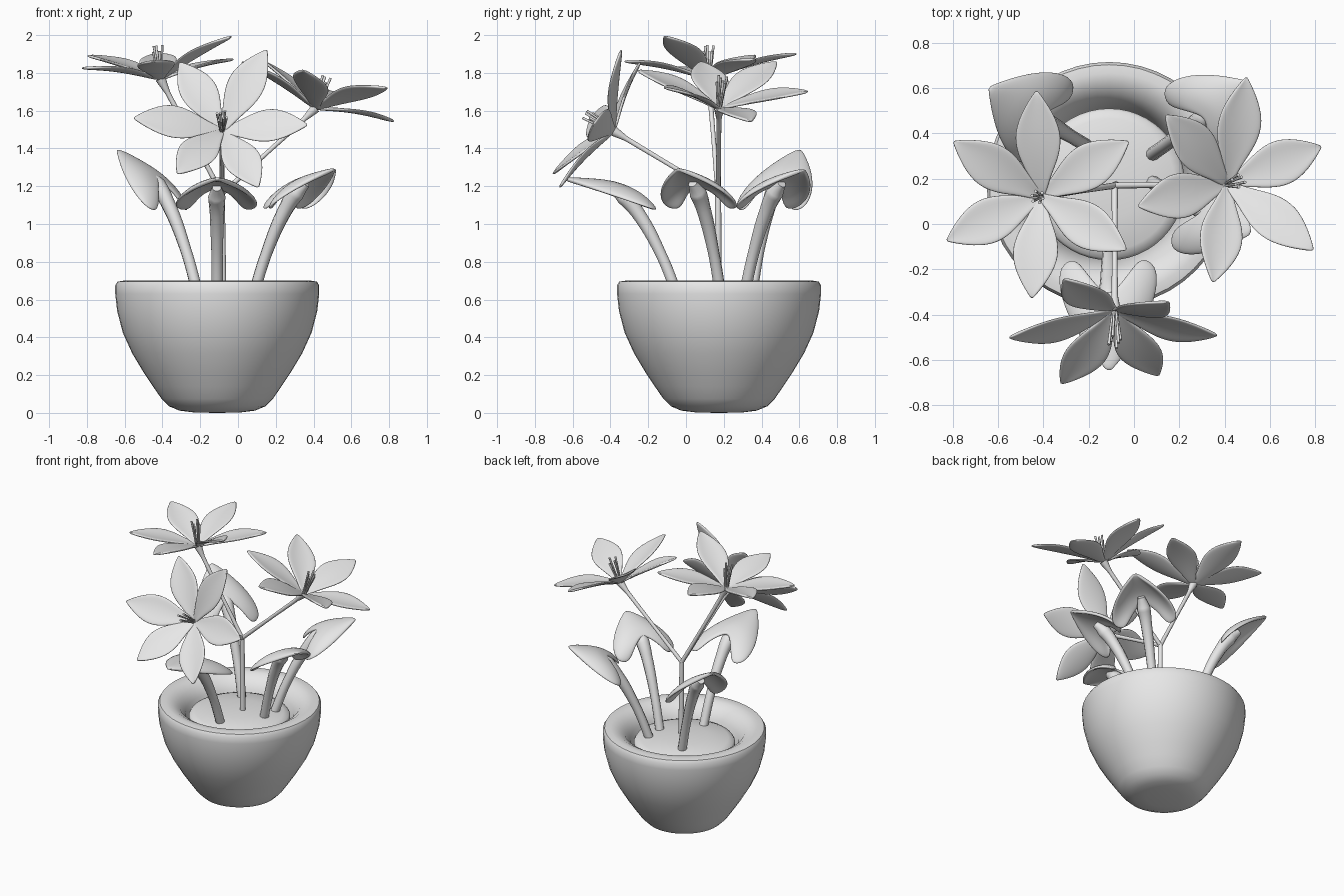
import bpy, bmesh, math
from mathutils import Vector as V

cube = bpy.data.objects.get("Cube")
if cube:
    bpy.data.objects.remove(cube, do_unlink=True)

grey = bpy.data.materials.new("plain_grey")
grey.use_nodes = True
grey.diffuse_color = (0.8, 0.8, 0.8, 1)
grey.node_tree.nodes["Principled BSDF"].inputs["Base Color"].default_value = (0.8, 0.8, 0.8, 1)


def add_object(name, data):
    ob = bpy.data.objects.new(name, data)
    bpy.context.collection.objects.link(ob)
    data.materials.append(grey)
    return ob


def finish(name, bm, sharp=math.pi):
    bmesh.ops.recalc_face_normals(bm, faces=bm.faces)
    for f in bm.faces:
        f.smooth = True
    for e in bm.edges:
        if len(e.link_faces) == 2 and e.calc_face_angle() > sharp:
            e.smooth = False
    me = bpy.data.meshes.new(name)
    bm.to_mesh(me)
    bm.free()
    return add_object(name, me)


def lathe(name, profile, centre, steps=48):
    bm = bmesh.new()
    vs = [bm.verts.new((r, 0, z)) for r, z in profile]
    es = [bm.edges.new(p) for p in zip(vs, vs[1:])]
    bmesh.ops.spin(bm, geom=vs + es, cent=(0, 0, 0), axis=(0, 0, 1),
                   angle=math.tau, steps=steps, use_duplicate=False)
    bmesh.ops.remove_doubles(bm, verts=bm.verts, dist=0.0005)
    ob = finish(name, bm, math.radians(50))
    ob.location = centre
    return ob


def sheet(name, rows, thick):
    """Smooth thin surface from rows of points."""
    bm = bmesh.new()
    grid = [[bm.verts.new(p) for p in row] for row in rows]
    for a, b in zip(grid, grid[1:]):
        for i in range(len(a) - 1):
            bm.faces.new((a[i], a[i + 1], b[i + 1], b[i]))
    ob = finish(name, bm)
    solid = ob.modifiers.new("thickness", 'SOLIDIFY')
    solid.thickness = thick
    solid.offset = 0
    sub = ob.modifiers.new("smooth", 'SUBSURF')
    sub.levels = sub.render_levels = 2
    return ob


def tube(name, points, radii):
    cu = bpy.data.curves.new(name, 'CURVE')
    cu.dimensions = '3D'
    cu.bevel_depth = 1
    cu.bevel_resolution = 3
    cu.resolution_u = 8
    cu.use_fill_caps = True
    sp = cu.splines.new('BEZIER')
    sp.bezier_points.add(len(points) - 1)
    for bp, p, r in zip(sp.bezier_points, points, radii):
        bp.co = p
        bp.radius = r
        bp.handle_left_type = bp.handle_right_type = 'AUTO'
    return add_object(name, cu)


# Pot and soil
POT = (-0.11, 0.175, 0)
lathe("pot", [(0, 0), (0.12, 0.002), (0.2, 0.012), (0.255, 0.035), (0.295, 0.075), (0.34, 0.14),
              (0.39, 0.215), (0.45, 0.315), (0.5, 0.425), (0.53, 0.54), (0.54, 0.63),
              (0.54, 0.675), (0.528, 0.695), (0.49, 0.701), (0.45, 0.695), (0.4, 0.665),
              (0.36, 0.61), (0.34, 0.54), (0.33, 0.5), (0, 0.5)], POT)
lathe("soil", [(0.335, 0.5), (0.335, 0.59), (0.325, 0.606), (0.29, 0.62), (0.15, 0.638), (0, 0.642)], POT)

# Main stem
FORK = V((-0.085, 0.17, 1.16))
tube("main_stem", [V((-0.08, 0.17, 0.58)), FORK], [0.02, 0.016])


# Flowers: petals, stamens and branch
def petal(name, c, tip, n):
    d = tip - c
    side = d.cross(n).normalized()
    n = side.cross(d).normalized()
    rows = []
    for t, w in [(0, 0.018), (0.2, 0.047), (0.42, 0.097), (0.64, 0.108), (0.86, 0.06), (1.02, 0.004)]:
        mid = c + d * t + n * 0.015 * math.sin(math.pi * t)
        rows.append([mid + side * w * k + n * 0.12 * w * k * k for k in (-1, -0.5, 0, 0.5, 1)])
    sheet(name, rows, 0.016)


def flower(label, centre, tips):
    c = V(centre)
    tips = [V(t) for t in tips]
    n = V()
    for a, b in zip(tips, tips[1:] + tips[:1]):
        n -= (a - c).cross(b - c)
    n.normalize()
    for i, t in enumerate(tips):
        petal(f"{label}_petal_{i + 1}", c, t, n)
    u = n.orthogonal().normalized()
    v = n.cross(u)
    for i in range(6):
        a = math.tau * i / 6
        out = u * math.cos(a) + v * math.sin(a)
        length = 0.15 + 0.03 * (i % 2)
        tube(f"{label}_stamen_{i + 1}",
             [c + out * 0.008, c + out * 0.018 + n * length * 0.5, c + out * 0.026 + n * length],
             [0.005, 0.005, 0.007])
    tube(f"{label}_branch", [FORK, FORK.lerp(c, 0.5), FORK.lerp(c, 0.88), c + n * 0.005],
         [0.014, 0.012, 0.014, 0.028])


flower("right_flower", (-0.41, 0.12, 1.765), [
    (-0.43, 0.58, 1.9), (-0.03, 0.36, 1.87), (-0.04, -0.11, 1.99),
    (-0.45, -0.32, 1.86), (-0.82, -0.07, 1.825), (-0.79, 0.36, 1.89)])
flower("left_flower", (0.41, 0.175, 1.61), [
    (0.495, 0.64, 1.7), (0.82, 0.34, 1.545), (0.785, -0.11, 1.72),
    (0.35, -0.25, 1.81), (0.025, 0.08, 1.855), (0.145, 0.475, 1.855)])
flower("front_flower", (-0.085, -0.38, 1.49), [
    (0.148, -0.345, 1.915), (0.36, -0.49, 1.525), (0.105, -0.665, 1.2),
    (-0.317, -0.7, 1.27), (-0.544, -0.5, 1.56), (-0.306, -0.245, 1.85)])


# Leaves: spade blade, flat on top with two drooping lobes, on a flared stalk
def leaf(label, base, lobes, tip):
    base, m, tip = V(base), V(lobes), V(tip)
    d = tip - m
    side = d.cross(V((0, 0, 1))).normalized()
    n = side.cross(d).normalized()
    rows = []
    for mid, edge, w in [(0.36, -0.06, 0.145), (0.42, 0.02, 0.22), (0.52, 0.25, 0.22),
                         (0.65, 0.5, 0.18), (0.82, 0.77, 0.105), (1.02, 1.02, 0.006)]:
        row = []
        for k in (-1, -0.67, -0.33, 0, 0.33, 0.67, 1):
            s = abs(k)
            lift = 0.065 * (1 - s ** 3) * min(1, 2.2 * (1.02 - mid))
            row.append(m + d * (mid + (edge - mid) * s * s ** 0.3) + side * w * k + n * lift)
        rows.append(row)
    sheet(f"{label}_blade", rows, 0.024)
    joint = m + d * 0.5 + n * 0.04
    across = V((joint.x - base.x, joint.y - base.y, 0))
    rise = V((0, 0, joint.z - base.z))
    tube(f"{label}_stalk",
         [base, base + across * 0.28 + rise * 0.42, base + across * 0.62 + rise * 0.78,
          base + across * 0.82 + rise * 0.92, joint],
         [0.03, 0.03, 0.038, 0.046, 0.024])


leaf("back_right_leaf", (-0.2, 0.34, 0.58), (-0.365, 0.44, 1.075), (-0.635, 0.6, 1.385))
leaf("back_left_leaf", (0.07, 0.3, 0.58), (0.25, 0.42, 1.08), (0.51, 0.62, 1.28))
leaf("front_leaf", (-0.11, -0.03, 0.58), (-0.115, -0.17, 1.075), (-0.11, -0.64, 1.235))
leaf("left_leaf", (0.07, 0.19, 0.58), (0.25, 0.09, 1.08), (0.51, -0.04, 1.285))
